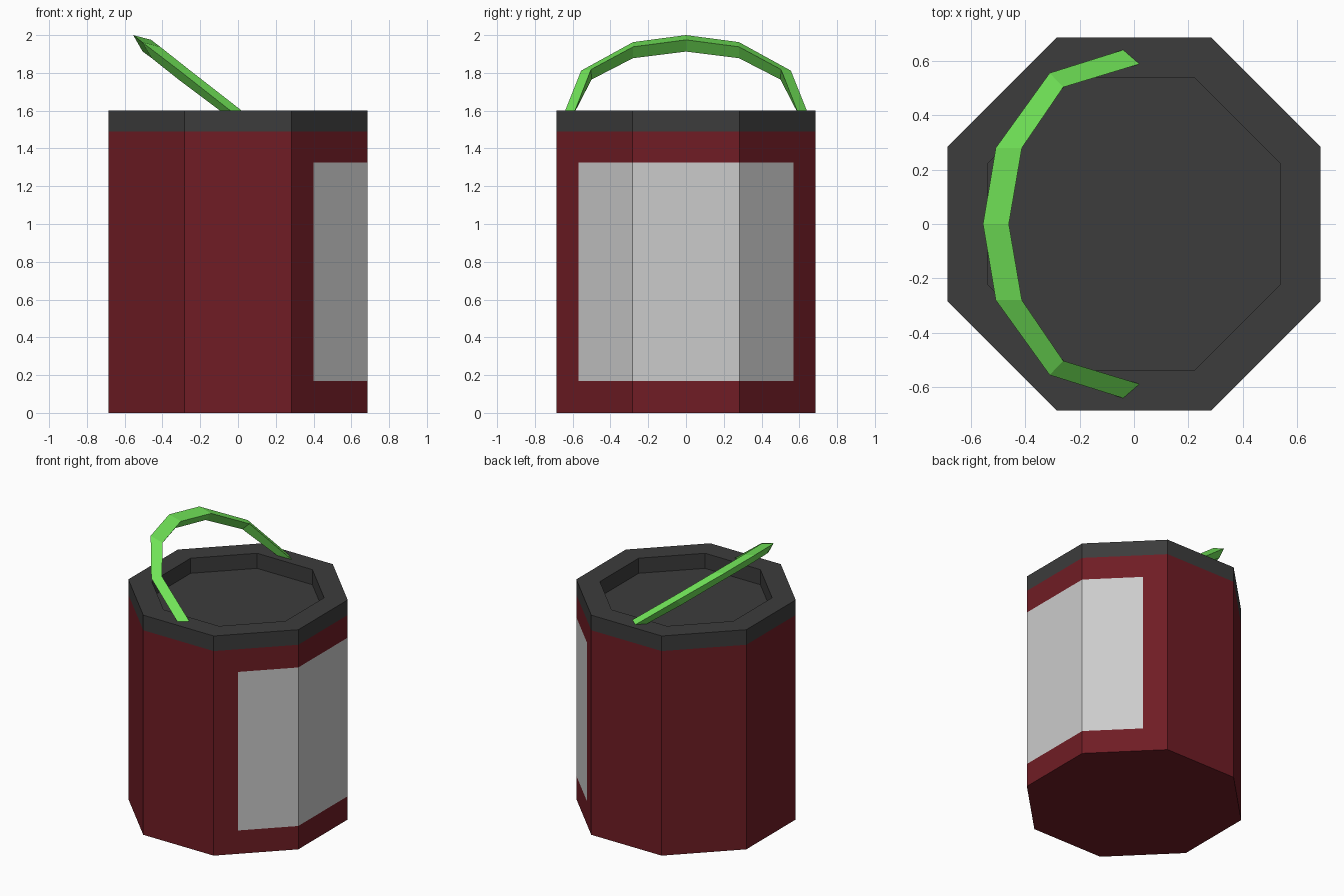
import bpy
import bmesh

if "Cube" in bpy.data.objects:
    bpy.data.objects.remove(bpy.data.objects["Cube"])

A, B = 0.685, 0.284          # octagon half-width and half-side
H, RIM_Z = 1.6, 1.49
LABEL_Z = (0.17, 1.325)


def material(name, color):
    m = bpy.data.materials.new(name)
    m.diffuse_color = (*color, 1)
    m.use_nodes = True
    m.node_tree.nodes["Principled BSDF"].inputs["Base Color"].default_value = m.diffuse_color
    return m


def make(name, bm, mat=None):
    bmesh.ops.remove_doubles(bm, verts=bm.verts, dist=1e-5)
    bmesh.ops.recalc_face_normals(bm, faces=bm.faces)
    mesh = bpy.data.meshes.new(name)
    bm.to_mesh(mesh)
    bm.free()
    ob = bpy.data.objects.new(name, mesh)
    bpy.context.collection.objects.link(ob)
    if mat:
        mesh.materials.append(mat)
    return ob


def face(bm, pts):
    bm.faces.new([bm.verts.new(p) for p in pts])


def octagon(s=1.0):
    a, b = A * s, B * s
    return [(a, -b), (a, b), (b, a), (-b, a), (-a, b), (-a, -b), (-b, -a), (b, -a)]


def wall(bm, p, q, z0, z1):
    face(bm, [(*p, z0), (*q, z0), (*q, z1), (*p, z1)])


red = material("red", (0.16, 0.012, 0.018))
dark = material("dark_grey", (0.045, 0.045, 0.045))
green = material("green", (0.17, 0.8, 0.1))

# Body and flush wraparound label on the +x side
outline = octagon()
outline.insert(2, (0.40, 0.569))
outline.append((0.40, -0.569))
body, label = bmesh.new(), bmesh.new()
face(body, [(*p, 0) for p in octagon()])
levels = [0, *LABEL_Z, RIM_Z]
for i, p in enumerate(outline):
    q = outline[(i + 1) % len(outline)]
    for k in range(3):
        on_label = k == 1 and min(p[0], q[0]) > 0.39
        wall(label if on_label else body, p, q, levels[k], levels[k + 1])
make("can_body", body, red)
make("label", label)

# Rim and recessed lid
lid = bmesh.new()
rings = [[(*p, z) for p in octagon(s)]
         for s, z in ((1, RIM_Z), (1, H), (0.785, H), (0.785, RIM_Z))]
for r, t in zip(rings, rings[1:]):
    for i in range(8):
        j = (i + 1) % 8
        face(lid, [r[i], r[j], t[j], t[i]])
face(lid, rings[-1])
make("rim_and_lid", lid, dark)

# Tilted handle: triangular section swept over half an arch, mirrored in y
half = [
    [(-0.555, 0, 2.0), (-0.46, 0, 1.975), (-0.505, 0, 1.913)],
    [(-0.508, 0.28, 1.963), (-0.412, 0.28, 1.938), (-0.457, 0.28, 1.878)],
    [(-0.31, 0.555, 1.812), (-0.26, 0.503, 1.818), (-0.315, 0.5, 1.765)],
    [(-0.04, 0.64, H), (0.02, 0.588, H), (-0.095, 0.585, H)],
]
mirrored = [[(x, -y, z) for x, y, z in s] for s in half[:0:-1]]
sections = mirrored + half
handle = bmesh.new()
for s, t in zip(sections, sections[1:]):
    for i in range(3):
        j = (i + 1) % 3
        face(handle, [s[i], s[j], t[j], t[i]])
face(handle, sections[0])
face(handle, sections[-1])
make("handle", handle, green)
